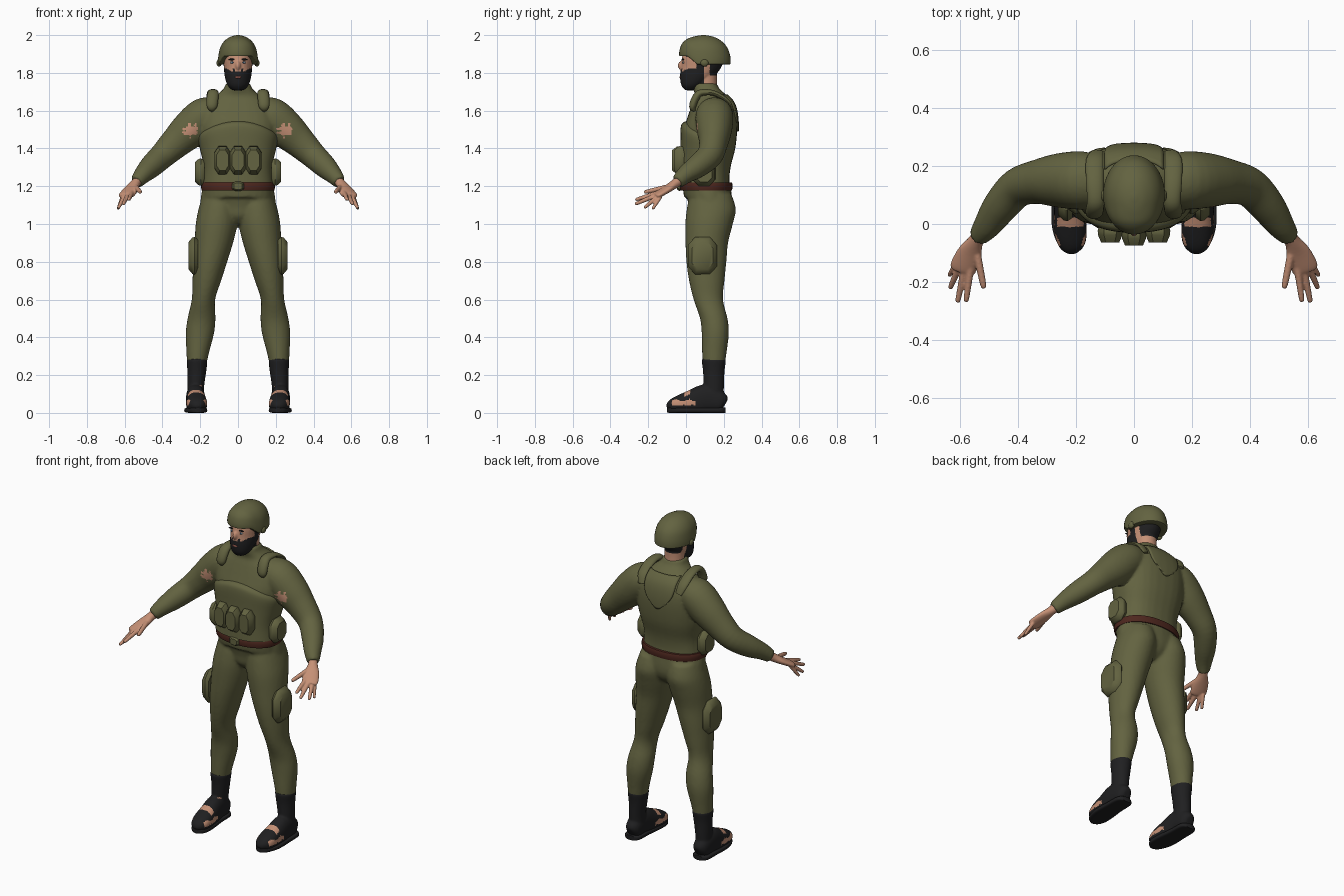
import bpy, bmesh, math
from mathutils import Vector

if "Cube" in bpy.data.objects:
    bpy.data.objects.remove(bpy.data.objects["Cube"])


def material(name, rgb):
    m = bpy.data.materials.new(name)
    m.diffuse_color = (*rgb, 1)
    m.use_nodes = True
    m.node_tree.nodes["Principled BSDF"].inputs["Base Color"].default_value = m.diffuse_color
    return m


GREEN = material("olive cloth", (0.125, 0.125, 0.052))
SKIN = material("skin", (0.56, 0.28, 0.18))
BLACK = material("black", (0.014, 0.014, 0.015))
BROWN = material("brown leather", (0.075, 0.02, 0.013))
WHITE = material("eye white", (0.6, 0.6, 0.6))
BLUE = material("eye blue", (0.05, 0.12, 0.2))
LIP = material("lip", (0.36, 0.12, 0.09))


def finish(name, bm, mat):
    bmesh.ops.recalc_face_normals(bm, faces=bm.faces)
    me = bpy.data.meshes.new(name)
    bm.to_mesh(me)
    bm.free()
    me.materials.append(mat)
    ob = bpy.data.objects.new(name, me)
    bpy.context.collection.objects.link(ob)
    bpy.ops.object.select_all(action='DESELECT')
    ob.select_set(True)
    bpy.context.view_layer.objects.active = ob
    bpy.ops.object.shade_smooth_by_angle(angle=math.radians(40))
    return ob


def catmull(p0, p1, p2, p3, t):
    return [0.5 * (2 * b + (c - a) * t + (2 * a - 5 * b + 4 * c - d) * t * t
                   + (3 * b - a - 3 * c + d) * t ** 3) for a, b, c, d in zip(p0, p1, p2, p3)]


def loft(name, keys, mat, s=1, path=False, ref=(0, 0, 1), n=28, steps=4, power=2, warp=None):
    """Skin oval sections (x, y, z, a, b); level sections, or square to the path."""
    keys = [(k[0] * s, *k[1:]) for k in keys]
    k = [keys[0]] + keys + [keys[-1]]
    rows = [catmull(*k[i:i + 4], j / steps) for i in range(len(keys) - 1) for j in range(steps)]
    rows.append(keys[-1])
    bm, rings = bmesh.new(), []
    for i, r in enumerate(rows):
        c = Vector(r[:3])
        u, v = Vector((1, 0, 0)), Vector((0, 1, 0))
        if path:
            t = Vector(rows[min(i + 1, len(rows) - 1)][:3]) - Vector(rows[max(i - 1, 0)][:3])
            u = t.cross(Vector(ref)).normalized()
            v = u.cross(t).normalized()
        ring = []
        for j in range(n):
            ang = math.tau * j / n
            ca, sa = math.cos(ang), math.sin(ang)
            p = (c + u * max(r[3], .001) * math.copysign(abs(ca) ** (2 / power), ca)
                 + v * max(r[4], .001) * math.copysign(abs(sa) ** (2 / power), sa))
            ring.append(bm.verts.new(warp(p) if warp else p))
        rings.append(ring)
    for a, b in zip(rings, rings[1:]):
        for j in range(n):
            bm.faces.new((a[j], a[(j + 1) % n], b[(j + 1) % n], b[j]))
    bm.faces.new(rings[0])
    bm.faces.new(rings[-1])
    return finish(name, bm, mat)


def ball(name, loc, size, mat):
    bm = bmesh.new()
    bmesh.ops.create_uvsphere(bm, u_segments=16, v_segments=10, radius=1)
    for v in bm.verts:
        v.co = Vector(a * b for a, b in zip(v.co, size)) + Vector(loc)
    return finish(name, bm, mat)


def fuse(name, parts, voxel, mats, rule=None, smooth=5):
    """Melt overlapping parts into one skin, then colour its faces by a rule."""
    bpy.ops.object.select_all(action='DESELECT')
    for p in parts:
        p.select_set(True)
    ob = parts[0]
    bpy.context.view_layer.objects.active = ob
    bpy.ops.object.join()
    ob.modifiers.clear()
    m = ob.modifiers.new("melt", 'REMESH')
    m.mode, m.voxel_size = 'VOXEL', voxel
    m = ob.modifiers.new("soften", 'SMOOTH')
    m.factor, m.iterations = 0.5, smooth
    me = bpy.data.meshes.new_from_object(ob.evaluated_get(bpy.context.evaluated_depsgraph_get()))
    ob.modifiers.clear()
    ob.data, ob.name = me, name
    me.materials.clear()
    for m in mats:
        me.materials.append(m)
    for f in me.polygons:
        f.use_smooth = True
        f.material_index = rule(f.center, f.normal) if rule else 0
    return ob


def pouch(name, loc, w, h, d, side=0):
    """Eight-sided padded pouch facing forward, or sideways when side is +-1."""
    bm, rings = bmesh.new(), []
    for k, depth in ((.85, 0), (1, .35), (.96, .6), (.72, 1)):
        ring = []
        for u, v in ((.5, 1), (1, .55), (1, -.55), (.5, -1), (-.5, -1), (-1, -.55), (-1, .55), (-.5, 1)):
            u, v, q = u * w / 2 * k, v * h / 2 * k, depth * d
            off = Vector((side * q, u, v)) if side else Vector((u, -q, v))
            ring.append(bm.verts.new(Vector(loc) + off))
        rings.append(ring)
    for a, b in zip(rings, rings[1:]):
        for j in range(8):
            bm.faces.new((a[j], a[(j + 1) % 8], b[(j + 1) % 8], b[j]))
    bm.faces.new(rings[0])
    bm.faces.new(rings[-1])
    return finish(name, bm, GREEN)


# Suit: torso, hips, sleeves and trousers melted together, bare patches at the armpits
torso = [(0, .115, 1.14, .185, .125), (0, .105, 1.22, .182, .125), (0, .11, 1.3, .178, .126),
         (0, .125, 1.4, .195, .136), (0, .13, 1.5, .207, .141), (0, .14, 1.58, .2, .127),
         (0, .142, 1.64, .17, .108), (0, .132, 1.68, .118, .085), (0, .108, 1.715, .077, .07),
         (0, .1, 1.745, .066, .064)]
suit = [loft("torso", torso, GREEN, power=2.4),
        loft("hips", [(0, .12, 1.0, .03, .06), (0, .125, 1.04, .11, .1), (0, .13, 1.1, .195, .115),
                      (0, .112, 1.2, .186, .125)], GREEN)]
for s in (1, -1):
    suit.append(loft("trouser", [
        (.218, .147, .26, .052, .06), (.213, .15, .32, .06, .065), (.202, .155, .42, .075, .072),
        (.193, .147, .5, .074, .073), (.183, .118, .6, .062, .078), (.165, .11, .7, .076, .094),
        (.147, .108, .8, .09, .106), (.128, .11, .9, .102, .113), (.113, .122, 1.0, .111, .126),
        (.103, .134, 1.08, .106, .13), (.095, .13, 1.16, .09, .11)], GREEN, s))
    suit.append(loft("sleeve", [
        (.1, .15, 1.6, .08, .07), (.175, .15, 1.572, .1, .1), (.255, .15, 1.5, .094, .1),
        (.33, .145, 1.43, .077, .084), (.4, .125, 1.362, .068, .07), (.46, .06, 1.305, .061, .062),
        (.505, -.005, 1.26, .048, .048), (.537, -.045, 1.222, .034, .037)], GREEN, s, path=True))


def armpit(c, n):
    x = abs(c.x) - .25
    z = c.z - 1.497
    ragged = .006 * math.sin(c.x * 190) + .006 * math.sin(c.z * 260)
    return int(n.y < -.1 and c.y < .16 and math.hypot(x * .8, z) < .03 + ragged)


suit = fuse("suit", suit, .009, (GREEN, SKIN), armpit)


# Front vest with an arched top edge
def arch(p):
    p.z -= .055 * (p.x / .2) ** 2 * min(1, max(0, (p.z - 1.35) / .19))
    return p


vest = [(0, y - .012, z, a + .004, b + .006) for _, y, z, a, b in torso[1:5]]
loft("vest", vest + [(0, .122, 1.535, .2, .14), (0, .124, 1.547, .17, .11)], GREEN,
     power=2.4, n=48, warp=arch)

# Raised upper back panel
bm = bmesh.new()
bmesh.ops.create_grid(bm, x_segments=16, y_segments=16, size=1)
for v in bm.verts:
    t = (v.co.y + 1) / 2
    v.co = Vector((v.co.x * .1 * (1 - (1 - t) ** 4 * .6), .4, 1.49 + .19 * t + .03 * v.co.x ** 2 * (1 - t)))
panel = finish("back_panel", bm, GREEN)
wrap = panel.modifiers.new("wrap", 'SHRINKWRAP')
wrap.target, wrap.wrap_method, wrap.offset = suit, 'PROJECT', .003
wrap.use_project_y, wrap.use_negative_direction, wrap.use_positive_direction = True, True, False
thick = panel.modifiers.new("thick", 'SOLIDIFY')
thick.thickness, thick.offset = .012, 0

# Belt and buckle
loft("belt", [(0, .107, 1.178, .18, .12), (0, .107, 1.178, .192, .136), (0, .107, 1.2, .195, .139),
              (0, .107, 1.219, .191, .136), (0, .107, 1.22, .17, .12)], BROWN, power=2.2, n=40, steps=2)
pouch("buckle", (0, -.025, 1.2), .062, .05, .022)

# Pouches on belly, hips and thighs
for i in (-1, 0, 1):
    pouch("belly_pouch", (i * .082, -.012 + abs(i) * .01, 1.337), .086, .15, .062)
for s in (1, -1):
    pouch("hip_pouch", (s * .178, .095, 1.275), .12, .145, .05, s)
    pouch("thigh_pouch", (s * .212, .087, .832), .155, .2, .05, s)
    # Shoulder straps
    loft("shoulder_strap", [(.138, .045, 1.597, .006, .008), (.138, .035, 1.62, .018, .027),
                            (.135, .05, 1.665, .02, .031), (.132, .08, 1.695, .018, .029),
                            (.135, .15, 1.692, .014, .03), (.135, .22, 1.65, .012, .03),
                            (.125, .25, 1.6, .006, .02)],
         GREEN, s, path=True, ref=(1, 0, 0), n=16)

# Hands
for s in (1, -1):
    hand = [loft("palm", [(.525, -.03, 1.235, .026, .026), (.545, -.06, 1.212, .027, .024),
                          (.565, -.1, 1.185, .042, .02), (.588, -.15, 1.155, .046, .017),
                          (.594, -.165, 1.147, .036, .012)], SKIN, s, path=True)]
    for base, tip, r in (((.545, -.08, 1.2), (.516, -.222, 1.168), .013),
                         ((.562, -.15, 1.165), (.578, -.268, 1.128), .0115),
                         ((.584, -.155, 1.153), (.607, -.27, 1.105), .0115),
                         ((.602, -.148, 1.146), (.633, -.222, 1.085), .011),
                         ((.61, -.135, 1.145), (.636, -.178, 1.078), .01)):
        a, b = Vector(base), Vector(tip)
        hand.append(loft("finger", [(*a, r * 1.15, r * 1.1), (*a.lerp(b, .5), r, r),
                                    (*a.lerp(b, .93), r * .8, r * .8), (*b, .004, .004)],
                         SKIN, s, path=True, n=12))
    fuse("hand", hand, .0042, (SKIN,), smooth=3)


# Boots with open sides and instep
def bare_foot(c, n):
    side = .042 < c.z < .066 + .006 * math.sin(c.y * 90) and -.075 < c.y < .05 and n.z < .9
    step = -.01 < c.y < .022 and n.z > .5 and c.z > .07
    ankle = .128 < c.z < .143 + .006 * math.sin(c.x * 150) and n.y < -.5 and c.y > .07
    return int(side or step or ankle)


def grounded(p):
    p.z = max(p.z, 0)
    return p


for s in (1, -1):
    shoe = loft("shoe", [(.226, .207, .045, .02, .03), (.226, .185, .055, .043, .055),
                         (.226, .11, .075, .049, .075), (.222, .04, .058, .053, .068),
                         (.218, -.03, .046, .055, .05), (.214, -.075, .034, .043, .036),
                         (.212, -.096, .022, .016, .016)], BLACK, s, path=True, power=2.3, warp=grounded)
    cuff = loft("cuff", [(.223, .147, .06, .042, .05), (.223, .147, .14, .044, .054),
                         (.218, .147, .22, .05, .057), (.217, .147, .275, .055, .064),
                         (.217, .147, .288, .05, .06)], BLACK, s)
    fuse("boot", [shoe, cuff], .006, (BLACK, SKIN), bare_foot, smooth=4)
    loft("sole", [(.228, .21, .014, .025, .014), (.228, .185, .014, .05, .014),
                  (.228, .1, .014, .054, .014), (.224, .01, .014, .06, .014),
                  (.216, -.05, .014, .053, .014), (.213, -.085, .014, .036, .014),
                  (.212, -.1, .014, .014, .012)], BLACK, s, path=True, power=4)

# Head, neck, nose and ears; beard and hair coloured by position
head = [loft("skull", [(0, .025, 1.708, .03, .03), (0, .034, 1.735, .056, .059), (0, .058, 1.78, .07, .09),
                       (0, .08, 1.83, .075, .107), (0, .09, 1.88, .079, .112),
                       (0, .095, 1.93, .07, .1), (0, .095, 1.96, .04, .06)], SKIN),
        loft("neck", [(0, .115, 1.66, .062, .06), (0, .108, 1.74, .057, .056),
                      (0, .105, 1.82, .057, .06)], SKIN),
        ball("nose", (0, -.025, 1.838), (.014, .018, .025), SKIN)]


def beard(c, n):
    jaw = c.y < .095 and c.z < 1.79 + .032 * min(1, abs(c.x) / .06) + .02 * (abs(c.x) < .028) and n.y < .75
    nose = abs(c.x) < .016 and c.z > 1.808
    strap = .055 < c.y < .095 and c.z < 1.86 and abs(c.x) > .05
    hair = c.y > .125 and c.z > 1.785
    collar = c.z < 1.715 and c.y > .055
    return int(((jaw and not nose) or strap or hair) and not collar)


fuse("head", head, .0052, (SKIN, BLACK), beard, smooth=4)
ball("lips", (0, -.03, 1.777), (.017, .005, .006), LIP)
for s in (1, -1):
    ball("eye", (s * .03, -.014, 1.855), (.013, .005, .006), WHITE)
    ball("iris", (s * .03, -.0175, 1.855), (.0055, .003, .0055), BLUE)
    ball("eyebrow", (s * .032, -.016, 1.871), (.019, .005, .0045), BLACK)


# Helmet, rim raised over the face
def brow(p):
    f = min(1, max(0, (.06 - p.y) / .05))
    p.z += .042 * f * (2 - p.z) / .15
    return p


loft("helmet", [(0, .1, 1.847, .07, .1), (0, .1, 1.845, .1, .13), (0, .1, 1.853, .106, .136),
                (0, .1, 1.89, .104, .134), (0, .098, 1.935, .094, .12), (0, .095, 1.97, .071, .091),
                (0, .093, 1.992, .038, .05), (0, .092, 2.0, .006, .008)], GREEN, n=40, warp=brow)
for s in (1, -1):
    ball("helmet_side_knob", (s * .1, .098, 1.853), (.014, .022, .02), GREEN)
